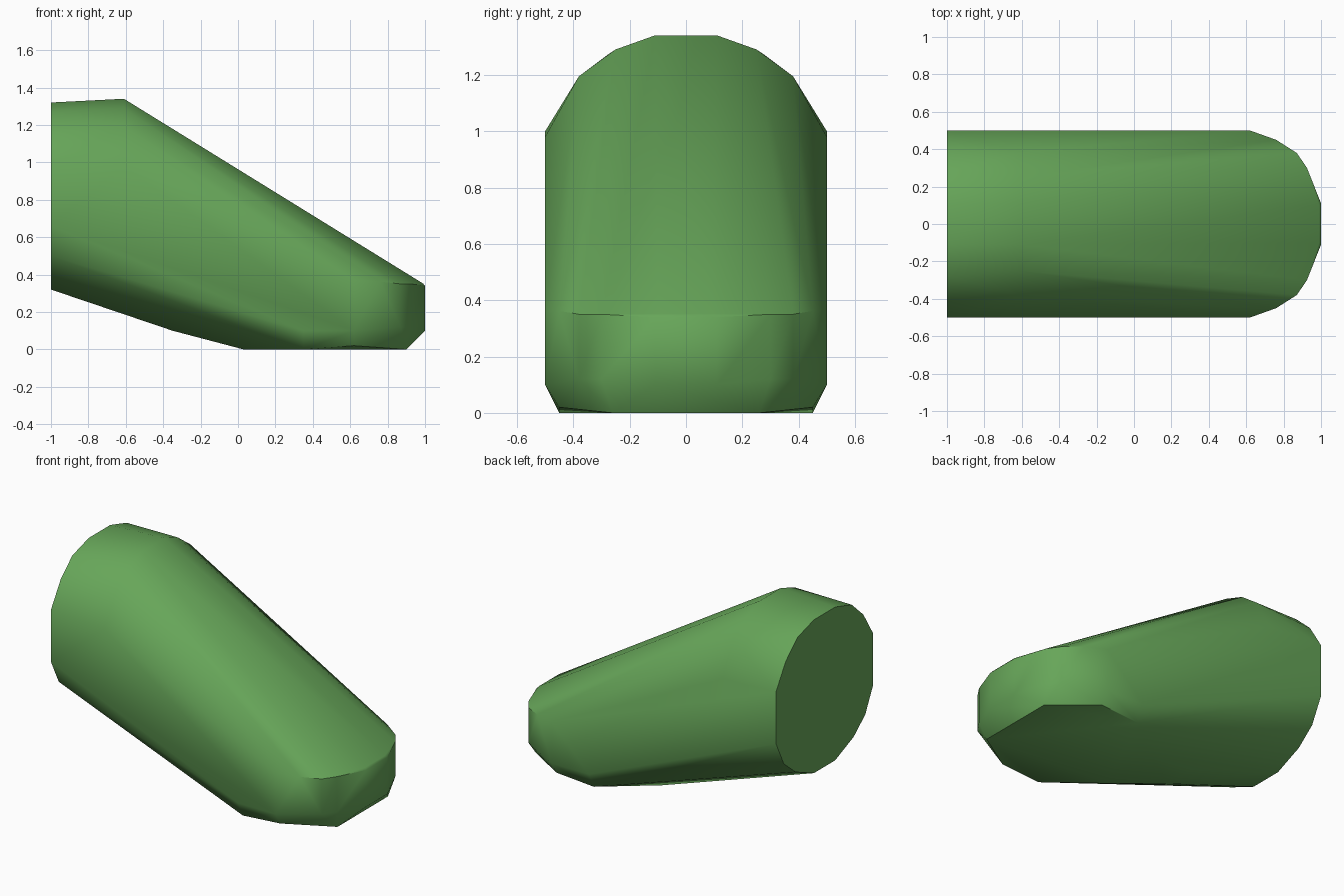
import bpy, bmesh, math

cube = bpy.data.objects.get("Cube")
if cube:
    bpy.data.objects.remove(cube, do_unlink=True)

# Single green material
green = bpy.data.materials.new("leaf_green")
green.use_nodes = True
colour = (0.135, 0.38, 0.10, 1.0)
green.diffuse_color = colour
green.node_tree.nodes["Principled BSDF"].inputs["Base Color"].default_value = colour

# Half outlines (x, y, z) on the left half, mirrored across y
rear_cap = [(-1, y, z) for y, z in (
    (.11, 1.32), (.28, 1.27), (.40, 1.16), (.5, 1.0),
    (.5, .66), (.42, .50), (.30, .40), (.11, .32))]
shoulder = [(-.61, .11, 1.34), (-.61, .25, 1.29), (-.61, .38, 1.195), (-.61, .5, .98)]
toe_top = [(.99, .1, .352), (.925, .3, .35), (.87, .38, .35), (.76, .45, .362), (.62, .5, .37)]
toe_wall = [(1, .11, .34), (1, .11, .1), (.925, .3, .12), (.87, .38, .12), (.62, .5, .10), (.35, .5, .10)]
sole = [(.9, .26, 0), (.62, .45, .02), (.35, .45, 0), (.03, .2, 0), (-.35, .11, .1)]

# Convex body wrapped around the outlines
bm = bmesh.new()
for x, y, z in rear_cap + shoulder + toe_top + toe_wall + sole:
    for side in (1, -1):
        bm.verts.new((x, side * y, z))
hull = bmesh.ops.convex_hull(bm, input=bm.verts[:])
unused = {g for g in hull["geom_interior"] + hull["geom_unused"] if isinstance(g, bmesh.types.BMVert)}
bmesh.ops.delete(bm, geom=list(unused), context='VERTS')

# Merge the flat rear cap, sole and other coplanar triangles
bmesh.ops.dissolve_limit(bm, angle_limit=math.radians(0.5), verts=bm.verts[:], edges=bm.edges[:])
bmesh.ops.recalc_face_normals(bm, faces=bm.faces[:])

mesh = bpy.data.meshes.new("rounded_body")
bm.to_mesh(mesh)
bm.free()
mesh.materials.append(green)
body = bpy.data.objects.new("rounded_body", mesh)
bpy.context.collection.objects.link(body)

# Soft shading, with crisp rims at the cap, toe and sole
bpy.ops.object.select_all(action='DESELECT')
body.select_set(True)
bpy.context.view_layer.objects.active = body
bpy.ops.object.shade_smooth_by_angle(angle=math.radians(40))
